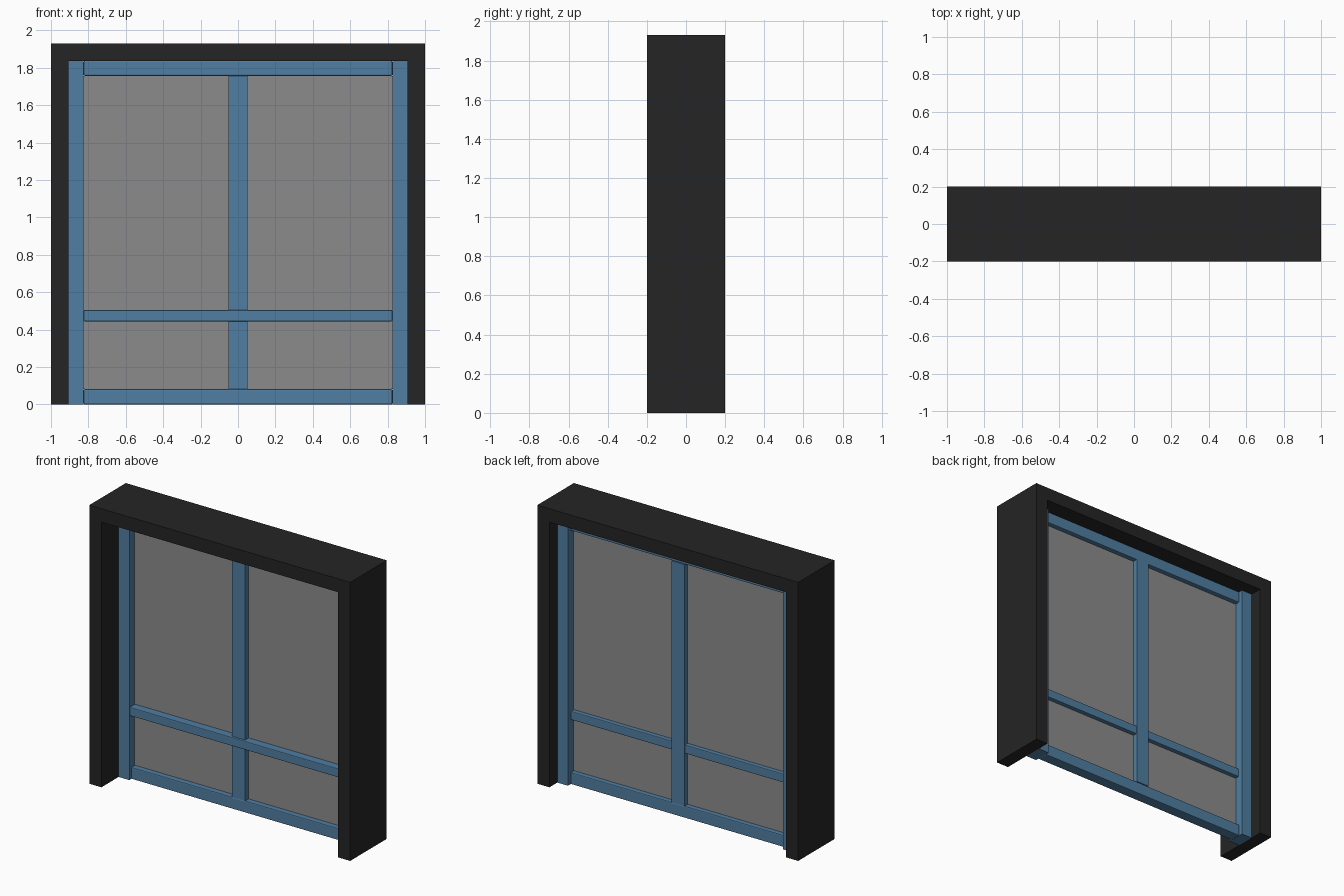
import bpy
import bmesh

cube = bpy.data.objects.get("Cube")
if cube:
    bpy.data.objects.remove(cube, do_unlink=True)


def material(name, color):
    mat = bpy.data.materials.new(name)
    mat.use_nodes = True
    mat.diffuse_color = color
    mat.node_tree.nodes["Principled BSDF"].inputs["Base Color"].default_value = color
    return mat


BLACK = material("charcoal black", (0.018, 0.018, 0.018, 1))
BLUE = material("steel blue", (0.08, 0.21, 0.36, 1))
GREY = material("grey glass", (0.26, 0.26, 0.26, 1))


def finish(name, bm, mat):
    bmesh.ops.recalc_face_normals(bm, faces=bm.faces)
    mesh = bpy.data.meshes.new(name)
    bm.to_mesh(mesh)
    bm.free()
    mesh.materials.append(mat)
    obj = bpy.data.objects.new(name, mesh)
    bpy.context.collection.objects.link(obj)
    return obj


def box(name, x, y, z, mat, bevel=0):
    """Box from (low, high) ranges, with optional softened edges."""
    bm = bmesh.new()
    bmesh.ops.create_cube(bm, size=1)
    for v in bm.verts:
        for axis, (low, high) in enumerate((x, y, z)):
            v.co[axis] = high if v.co[axis] > 0 else low
    obj = finish(name, bm, mat)
    if bevel:
        mod = obj.modifiers.new("soft edges", 'BEVEL')
        mod.width = bevel
        mod.segments = 2
    return obj


# Outer surround: an upside-down U extruded front to back
W, H, T, D = 1.0, 1.93, 0.093, 0.2
IN, TOP = W - T, H - T
outline = [(-W, 0), (-W, H), (W, H), (W, 0), (IN, 0), (IN, TOP), (-IN, TOP), (-IN, 0)]
bm = bmesh.new()
face = bm.faces.new([bm.verts.new((x, -D, z)) for x, z in outline])
side = bmesh.ops.extrude_face_region(bm, geom=[face])
bmesh.ops.translate(bm, vec=(0, 2 * D, 0),
                    verts=[e for e in side["geom"] if isinstance(e, bmesh.types.BMVert)])
finish("outer_surround", bm, BLACK)

# Side stiles
S = 0.825
for label, sign in (("left", 1), ("right", -1)):
    box(label + "_stile", sorted((sign * S, sign * IN)), (-0.012, 0.114), (0, TOP), BLUE)

# Top and bottom rails, middle post and cross rail
SILL, HEAD = 0.082, 1.757
box("bottom_rail", (-S, S), (0.008, 0.086), (0, SILL), BLUE, 0.006)
box("top_rail", (-S, S), (0.008, 0.086), (HEAD, TOP), BLUE, 0.006)
box("middle_post", (-0.05, 0.05), (0.006, 0.09), (SILL, HEAD), BLUE)
box("cross_rail", (-S, S), (-0.01, 0.083), (0.445, 0.505), BLUE, 0.005)

# Glazing
box("glass_pane", (-S, S), (0.045, 0.053), (SILL, HEAD), GREY)
